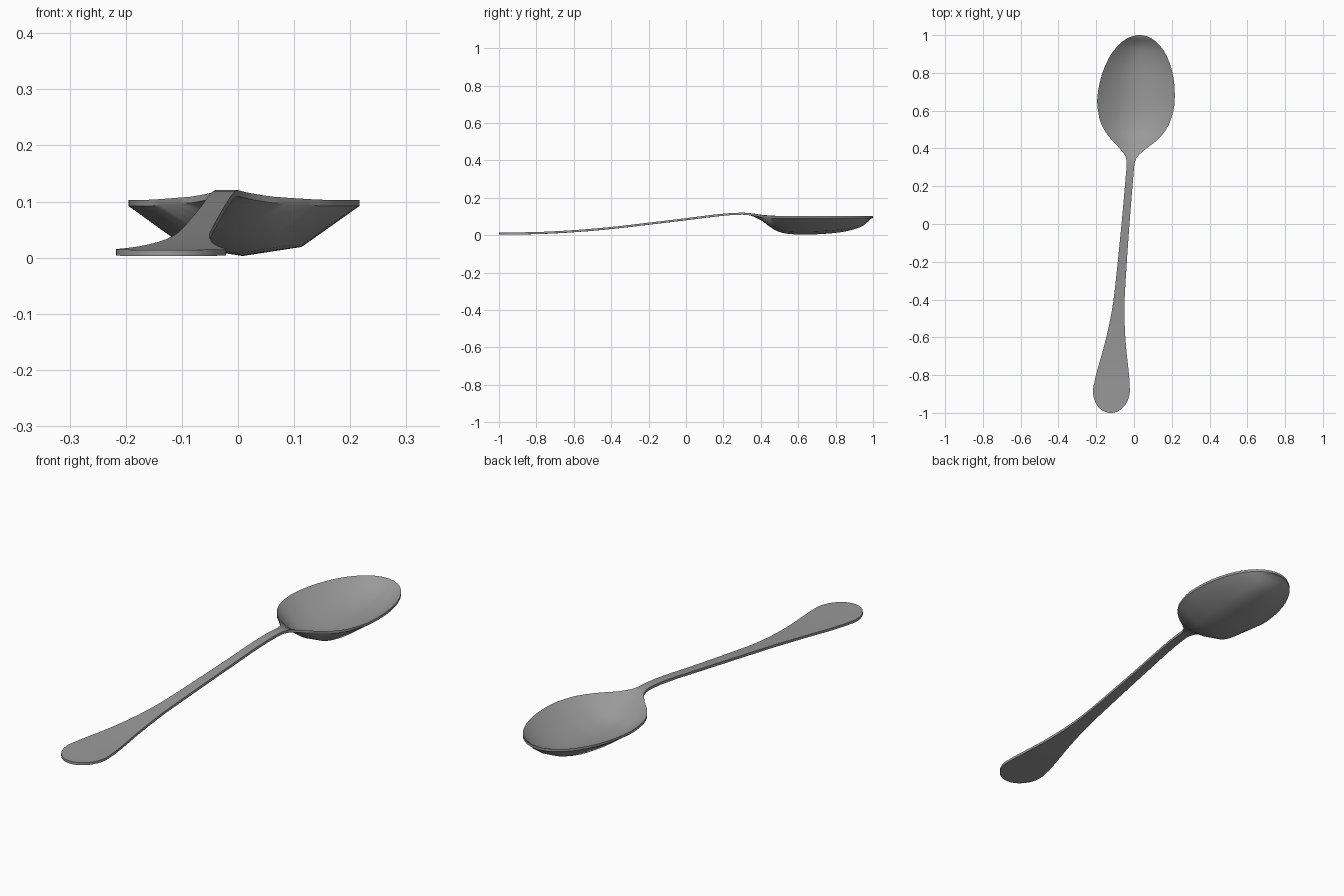
import bpy, bmesh, math

cube = bpy.data.objects.get("Cube")
if cube:
    bpy.data.objects.remove(cube)

THICK = 0.011
TILT = 0.0845          # the spoon lies slightly turned about z
OFFSET = -0.045
HANDLE_ROUND, BOWL_WIDEST = -0.88, 0.65

# Station along the spoon -> value
WIDTH = [(-0.88, .098), (-.8, .087), (-.7, .068), (-.6, .05), (-.4, .029), (-.2, .024),
         (0, .021), (.2, .02), (.31, .02), (.35, .028), (.4, .07), (.45, .125),
         (.5, .164), (.55, .187), (.65, .205)]
HEIGHT = [(-1, .014), (-.8, .017), (-.6, .027), (-.4, .044), (-.2, .067), (0, .091),
          (.2, .115), (.29, .121), (.35, .117), (.41, .108), (.5, .103), (1, .103)]
DEPTH = [(-1, 0), (.33, 0), (.4, .018), (.45, .05), (.5, .075), (.55, .085),
         (.63, .089), (.72, .086), (.82, .077), (.9, .06), (.95, .04), (1, 0)]


def smooth_lookup(table, s):
    """Cubic interpolation through the table points, with limited slopes."""
    def slope(i):
        if i in (0, len(table) - 1):
            return 0
        (a, va), (b, vb), (c, vc) = table[i - 1:i + 2]
        left, right = (vb - va) / (b - a), (vc - vb) / (c - b)
        return 0 if left * right <= 0 else 2 * left * right / (left + right)
    s = min(max(s, table[0][0]), table[-1][0])
    i = max(k for k in range(len(table) - 1) if table[k][0] <= s)
    (a, va), (b, vb) = table[i], table[i + 1]
    h, t = b - a, (s - a) / (b - a)
    return (va * (1 + 2 * t) * (1 - t) ** 2 + vb * t * t * (3 - 2 * t)
            + h * t * (1 - t) * (slope(i) * (1 - t) - slope(i + 1) * t))


def half_width(s):
    if s < HANDLE_ROUND:
        return WIDTH[0][1] * math.sqrt(max(0, 1 - ((s - HANDLE_ROUND) / (1 + HANDLE_ROUND)) ** 2))
    if s > BOWL_WIDEST:
        return WIDTH[-1][1] * math.sqrt(max(0, 1 - ((s - BOWL_WIDEST) / (1 - BOWL_WIDEST)) ** 2))
    return smooth_lookup(WIDTH, s)


# Stations: rounded spacing at both ends, even spacing between
quarter = [math.sin(math.pi / 2 * i / 12) for i in range(13)]
stations = [HANDLE_ROUND - (1 + HANDLE_ROUND) * q for q in reversed(quarter)]
stations += [HANDLE_ROUND + (.3 - HANDLE_ROUND) * i / 20 for i in range(1, 21)]
stations += [.3 + (BOWL_WIDEST - .3) * i / 20 for i in range(1, 21)]
stations += [BOWL_WIDEST + (1 - BOWL_WIDEST) * q for q in quarter[1:]]

# Closed cross-section at each station: top row, then bottom row back
ACROSS = (-1, -.5, 0, .5, 1)
length = math.sqrt(1 + TILT ** 2)
bm = bmesh.new()
rings = []
for s in stations:
    w, z, d = half_width(s), smooth_lookup(HEIGHT, s), smooth_lookup(DEPTH, s)
    ring = []
    for drop, row in ((0, ACROSS), (THICK, ACROSS[::-1])):
        for u in row:
            t = u * w
            ring.append(bm.verts.new((OFFSET + s * TILT + t / length, s - t * TILT / length,
                                      z - d * (1 - abs(u) ** 2.5) - drop)))
    rings.append(ring)
for a, b in zip(rings, rings[1:]):
    for i in range(len(a)):
        j = (i + 1) % len(a)
        bm.faces.new((a[i], a[j], b[j], b[i]))
bmesh.ops.remove_doubles(bm, verts=bm.verts, dist=0.0005)
bmesh.ops.recalc_face_normals(bm, faces=bm.faces)

mesh = bpy.data.meshes.new("spoon")
bm.to_mesh(mesh)
bm.free()
spoon = bpy.data.objects.new("spoon", mesh)
bpy.context.collection.objects.link(spoon)

# Brushed grey metal
metal = bpy.data.materials.new("grey metal")
metal.use_nodes = True
colour = (0.32, 0.32, 0.32, 1)
metal.diffuse_color = colour
metal.node_tree.nodes["Principled BSDF"].inputs["Base Color"].default_value = colour
mesh.materials.append(metal)

bpy.context.view_layer.objects.active = spoon
spoon.select_set(True)
bpy.ops.object.shade_smooth_by_angle(angle=math.radians(45))
